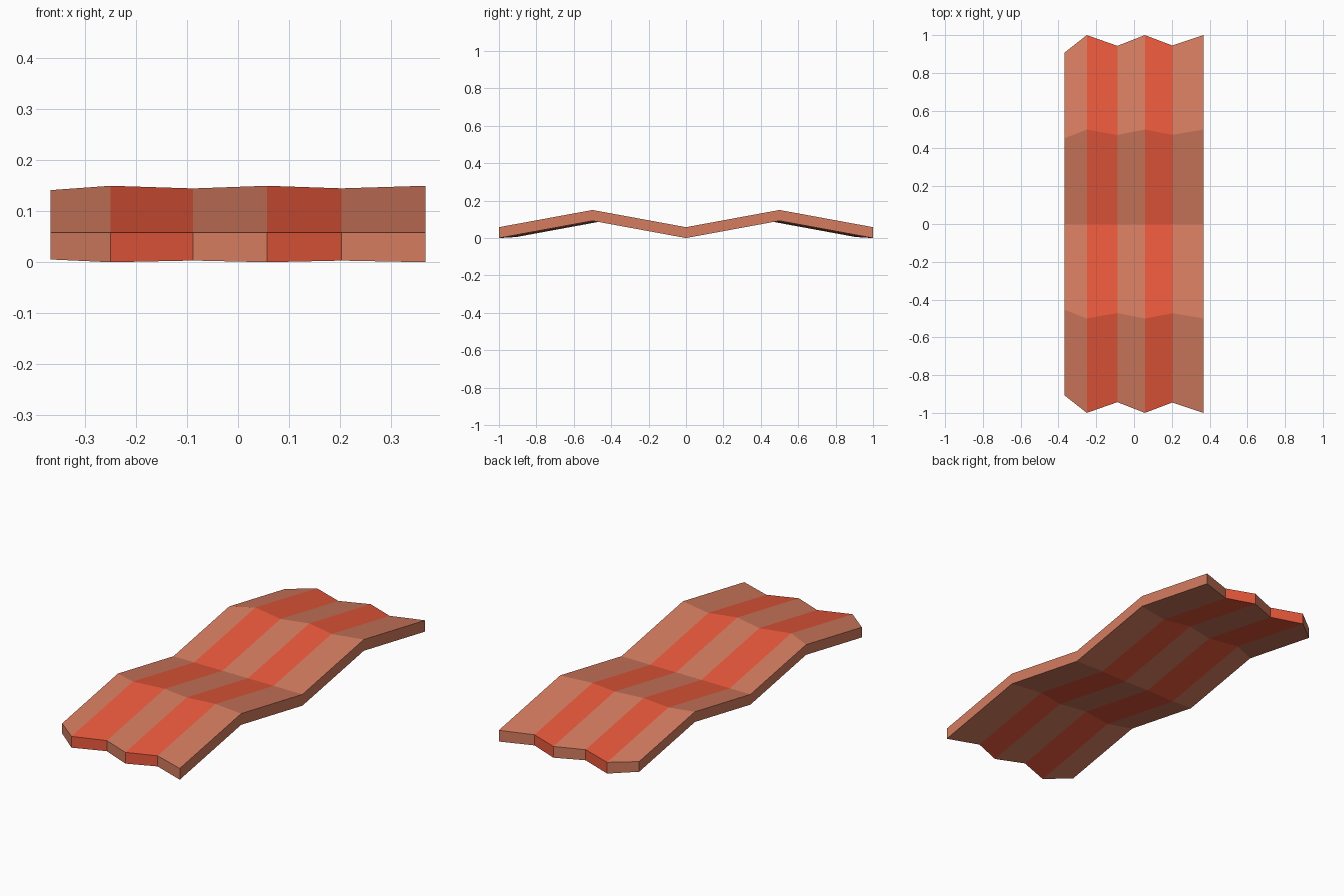
import bpy, bmesh

if "Cube" in bpy.data.objects:
    bpy.data.objects.remove(bpy.data.objects["Cube"])

# Stripe boundaries across x: (x, scale of the zigzag section there)
STATIONS = [(-0.368, 0.907), (-0.25, 1.0), (-0.088, 0.943),
            (0.057, 1.0), (0.203, 0.945), (0.368, 1.0)]
THICK, RISE = 0.058, 0.092

# Folded strip section in y and z, scaled about the middle valley
half = [(-1, 0), (-0.5, RISE), (0, 0), (0.5, RISE), (1, 0)]
profile = half + [(y, z - THICK) for y, z in reversed(half)]


def paint(name, color):
    mat = bpy.data.materials.new(name)
    mat.diffuse_color = (*color, 1)
    mat.use_nodes = True
    mat.node_tree.nodes["Principled BSDF"].inputs["Base Color"].default_value = mat.diffuse_color
    return mat


bm = bmesh.new()
rings = [[bm.verts.new((x, y * s, THICK + z * s)) for y, z in profile]
         for x, s in STATIONS]
n = len(profile)

# Stripes of alternating colour
for i, (a, b) in enumerate(zip(rings, rings[1:])):
    for j in range(n):
        k = (j + 1) % n
        bm.faces.new((a[j], a[k], b[k], b[j])).material_index = i % 2

# Side walls
for ring in (rings[0], rings[-1]):
    for j in range(len(half) - 1):
        bm.faces.new((ring[j], ring[j + 1], ring[n - 2 - j], ring[n - 1 - j]))

bmesh.ops.recalc_face_normals(bm, faces=bm.faces)
mesh = bpy.data.meshes.new("folded_strip")
bm.to_mesh(mesh)
bm.free()
mesh.materials.append(paint("salmon", (0.66, 0.20, 0.115)))
mesh.materials.append(paint("red", (0.82, 0.10, 0.045)))
bpy.context.collection.objects.link(bpy.data.objects.new("folded_strip", mesh))
